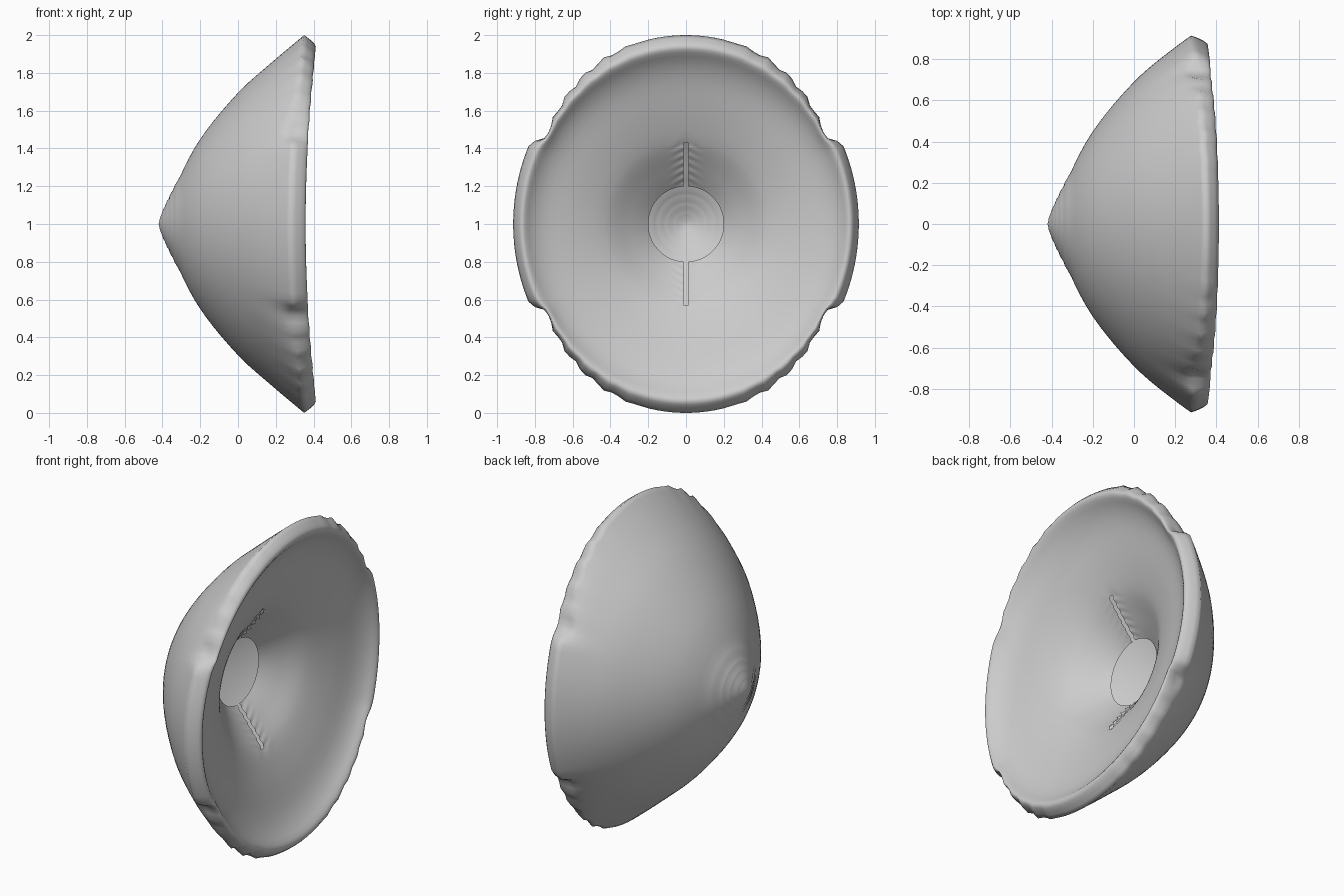
import bpy, bmesh, math

if "Cube" in bpy.data.objects:
    bpy.data.objects.remove(bpy.data.objects["Cube"])

N = 144  # columns around the shell
OUTER = [(0, -.42), (.04, -.41), (.1, -.385), (.2, -.335), (.45, -.2), (.7, .005),
         (.87, .195), (1, .35), (1.1, .47)]
INNER = [(.1, -.09), (.2, 0), (.3, .08), (.43, .172), (.6, .245), (.7, .28), (.8, .32),
         (.87, .365), (.91, .4), (.94, .412), (.97, .39), (1, .35)]


def curve(pts, v):
    """Smooth interpolation through a few profile points."""
    n = len(pts)

    def slope(i):
        a, b = pts[max(i - 1, 0)], pts[min(i + 1, n - 1)]
        return (b[1] - a[1]) / (b[0] - a[0])
    i = 0
    while i < n - 2 and v > pts[i + 1][0]:
        i += 1
    (x0, y0), (x1, y1) = pts[i], pts[i + 1]
    h = x1 - x0
    t = (v - x0) / h
    return ((2*t**3 - 3*t*t + 1) * y0 + (t**3 - 2*t*t + t) * h * slope(i)
            + (3*t*t - 2*t**3) * y1 + (t**3 - t*t) * h * slope(i + 1))


def rim_shape(a):
    """Oval radius, and the scalloped dip on the four diagonal stretches."""
    c, s = abs(math.cos(a)), abs(math.sin(a))
    oval = 1 / math.hypot(c / .915, s)
    d = math.degrees(math.atan2(s, c))
    dip = wave = 0
    if 28 < d < 78:
        ease = min(1, (d - 28) / 3)
        wave = math.sin(math.radians(d) * 44) * min(ease, (78 - d) / 12)
        dip = .085 * ease * ((78 - d) / 50) ** 2 + .009 * wave
    return oval, dip, wave


def shell_point(p, a, inner):
    oval, dip, wave = rim_shape(a)
    side = math.cos(a) ** 2
    r = p * (1 + (oval - 1) * p ** 3)
    if inner:
        x = curve(INNER, p) - .07 * side * p ** 4
    else:
        x = curve(OUTER, r) + .03 * side * p ** 6
        if p < .3:
            x += .002 * math.sin(p * 150) * min(1, p / .1)  # growth rings at the tip
    x -= (dip * .1 + wave * .005) * p ** 16
    r *= 1 - dip * p ** 16
    y, z = r * math.cos(a), r * math.sin(a)
    # Small ribs beside the slots
    if inner and .2 < p < .46 and abs(y) < .09:
        x += .005 * math.sin((p + abs(y) * .4) * 2 * math.pi / .04) * (1 - abs(y) / .09)
    return x, y, z


bm = bmesh.new()
angles = [2 * math.pi * (j + .5) / N for j in range(N)]
slot_cols = (N // 4 - 1, 3 * N // 4 - 1)
SLOT0, SLOT1 = .2, .43

# Profile rows: outer wall, rounded lip, inner bowl down to the round opening
rows = [(p, False) for p in [.015, .03, .045, .06, .075, .09, .105, .12, .135, .15, .165, .18, .2,
                             .23, .26, .3, .35, .4, .45, .5, .55, .6, .65, .7, .75, .8, .84,
                             .88, .91, .94, .96, .98, 1.0]]
rows += [(p, True) for p in [.985, .97, .955, .94, .925, .91, .89, .87, .84, .8, .75, .7, .65,
                             .6, .55, .5, .46]]
rows += [(SLOT1 - (SLOT1 - SLOT0) * i / 24, True) for i in range(25)]

rings = []
for p, inner in rows:
    ring = []
    for j, a in enumerate(angles):
        x, y, z = shell_point(p, a, inner)
        if inner and p <= SLOT1 + 1e-6 and any(j in (s, s + 1) for s in slot_cols):
            y = math.copysign(.0125, y)  # parallel slot sides
        ring.append(bm.verts.new((x, y, z + 1)))
    rings.append(ring)

tip = bm.verts.new((-.42, 0, 1))
for j in range(N):
    bm.faces.new((tip, rings[0][j], rings[0][(j + 1) % N]))
for k in range(len(rings) - 1):
    in_slot = rows[k][1] and rows[k][0] <= SLOT1 + 1e-6
    for j in range(N):
        if in_slot and j in slot_cols:
            continue
        m = (j + 1) % N
        bm.faces.new((rings[k][j], rings[k + 1][j], rings[k + 1][m], rings[k][m]))
bmesh.ops.recalc_face_normals(bm, faces=bm.faces)

mesh = bpy.data.meshes.new("shell")
bm.to_mesh(mesh)
bm.free()
shell = bpy.data.objects.new("shell", mesh)
bpy.context.collection.objects.link(shell)
bpy.context.view_layer.objects.active = shell
shell.select_set(True)
bpy.ops.object.shade_smooth_by_angle(angle=math.radians(85))
